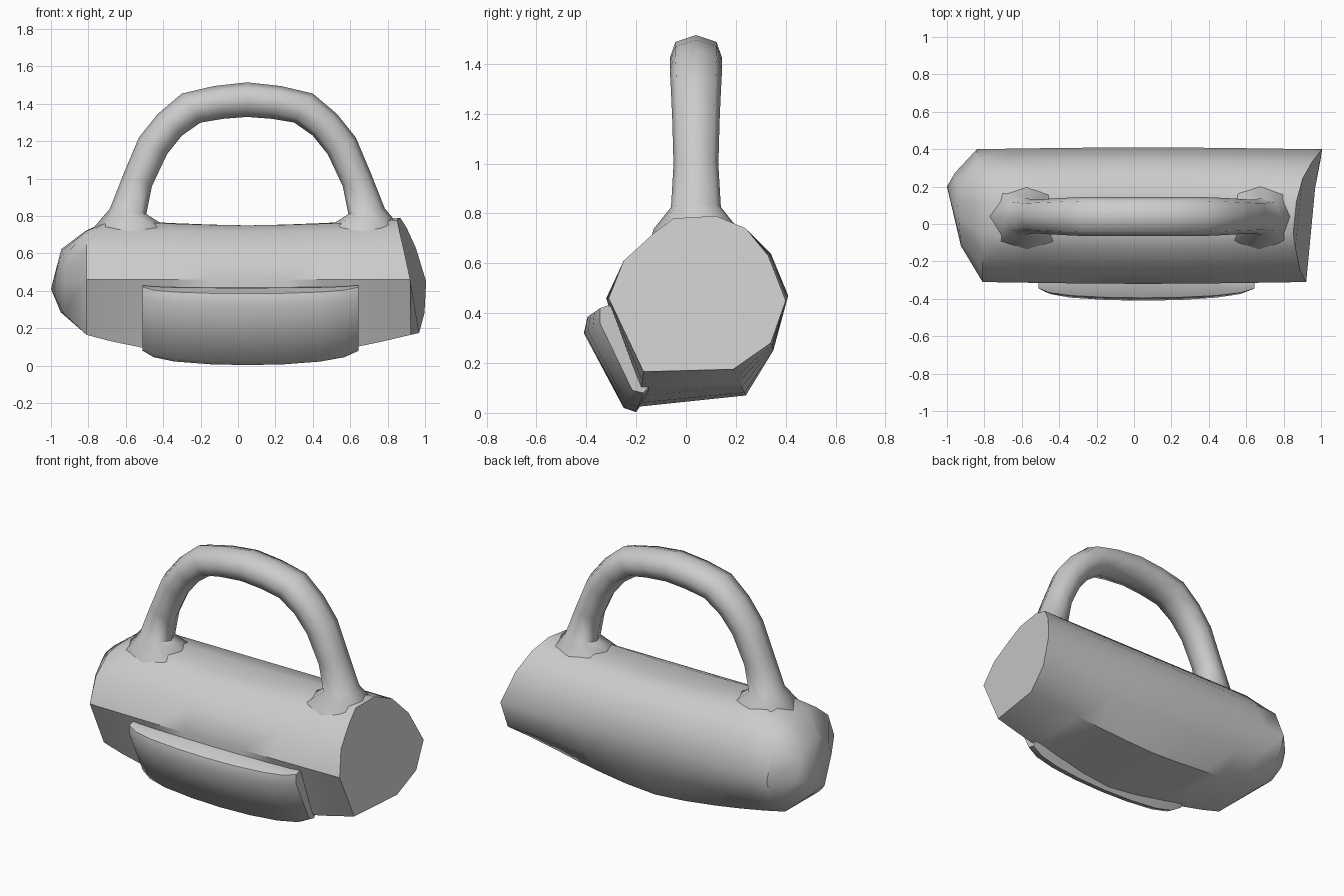
import bpy, bmesh, math

if "Cube" in bpy.data.objects:
    bpy.data.objects.remove(bpy.data.objects["Cube"])

MID_X = 0.05


def loft(name, rings, cap_start=True, cap_end=True, apex=None, angle=45):
    """Skin a list of equal-length vertex rings; apex closes the start with a fan."""
    bm = bmesh.new()
    rows = [[bm.verts.new(p) for p in r] for r in rings]
    n = len(rows[0])
    for a, b in zip(rows, rows[1:]):
        for i in range(n):
            j = (i + 1) % n
            bm.faces.new((a[i], a[j], b[j], b[i]))
    if apex:
        tip = bm.verts.new(apex)
        for i in range(n):
            bm.faces.new((tip, rows[0][i], rows[0][(i + 1) % n]))
    elif cap_start:
        bm.faces.new(rows[0])
    if cap_end:
        bm.faces.new(rows[-1])
    bmesh.ops.recalc_face_normals(bm, faces=bm.faces)
    mesh = bpy.data.meshes.new(name)
    bm.to_mesh(mesh)
    bm.free()
    ob = bpy.data.objects.new(name, mesh)
    bpy.context.collection.objects.link(ob)
    bpy.ops.object.select_all(action='DESELECT')
    ob.select_set(True)
    bpy.context.view_layer.objects.active = ob
    bpy.ops.object.shade_smooth_by_angle(angle=math.radians(angle))
    return ob


def mix(a, b, w):
    return [(p[0] + (q[0] - p[0]) * w, p[1] + (q[1] - p[1]) * w) for p, q in zip(a, b)]


# Bag body: (y, z) section sagging at the middle, tighter at the ends
middle = [(-0.05, 0.75), (0.12, 0.75), (0.24, 0.74), (0.34, 0.64), (0.41, 0.47), (0.35, 0.25),
          (0.24, 0.07), (-0.19, 0.025), (-0.32, 0.46), (-0.25, 0.61), (-0.13, 0.72)]
end = [(-0.05, 0.78), (0.12, 0.79), (0.24, 0.74), (0.33, 0.63), (0.40, 0.45), (0.34, 0.28),
       (0.19, 0.175), (-0.17, 0.165), (-0.31, 0.46), (-0.25, 0.61), (-0.13, 0.72)]


def section(x):
    return mix(middle, end, min(1, abs((x - MID_X) / 0.88) ** 1.5))


# Left end: a low off-centre dome behind a soft rim
dome = []
for y, z in end:
    y, z = 0.12 + (y - 0.12) * 0.55, 0.42 + (z - 0.42) * 0.55
    dome.append((-0.935 - 0.08 * y, y, z))
left_rim = [(-0.81 - 0.1 * max(0, y - 0.1), y, z - 0.06 * max(0, (z - 0.7) / 0.08)) for y, z in end]
# Right end: slanted flat panel, leaning inward at the top
right_rim = [(0.958 + 0.12 * y - 0.36 * max(0, z - 0.5) - 0.1 * max(0, 0.3 - z), y, z) for y, z in end]

rings = [dome, left_rim]
for x in (-0.68, -0.52, -0.36, -0.15, 0.05, 0.25, 0.46, 0.62, 0.76):
    rings.append([(x, y, z) for y, z in section(x)])
rings.append(right_rim)
loft("bag_body", rings, apex=(-1.0, 0.2, 0.41), angle=42)

# Front pocket: padded slab bulging at the middle
pocket_mid = [(-0.29, 0.42), (-0.335, 0.415), (-0.395, 0.385), (-0.41, 0.32), (-0.25, 0.02), (-0.20, 0.003), (-0.15, 0.08)]
pocket_end = [(-0.27, 0.42), (-0.315, 0.43), (-0.345, 0.42), (-0.345, 0.36), (-0.215, 0.09), (-0.17, 0.08), (-0.13, 0.13)]
rings = []
for x, w in ((-0.51, 1), (-0.45, 0.55), (-0.34, 0.25), (-0.15, 0.06), (0.05, 0),
             (0.25, 0.06), (0.44, 0.25), (0.57, 0.55), (0.645, 1)):
    rings.append([(x, y, z) for y, z in mix(pocket_mid, pocket_end, w)])
loft("front_pocket", rings, angle=50)

# Handle: outer dx, outer z, inner dx, inner z, half depth; mirrored about its centre
half = [(0.0, 1.515, 0.0, 1.33, 0.105), (0.18, 1.495, 0.13, 1.32, 0.105),
        (0.35, 1.455, 0.25, 1.30, 0.105), (0.48, 1.345, 0.35, 1.23, 0.10),
        (0.58, 1.22, 0.43, 1.13, 0.095), (0.66, 1.03, 0.51, 0.96, 0.09),
        (0.735, 0.84, 0.54, 0.81, 0.10), (0.82, 0.74, 0.42, 0.735, 0.17),
        (0.82, 0.66, 0.42, 0.66, 0.19)]
path = [(-a, b, -c, d, e) for a, b, c, d, e in reversed(half[1:])] + half
rings = []
for ox, oz, ix, iz, depth in path:
    ring = []
    for k in range(8):
        c, s = math.cos(k * math.pi / 4), math.sin(k * math.pi / 4)
        s = math.copysign(abs(s) ** 0.7, s) if abs(s) > 1e-6 else 0
        ring.append((MID_X + (ox + ix) / 2 + c * (ox - ix) / 2,
                     0.04 + s * depth,
                     (oz + iz) / 2 + c * (oz - iz) / 2))
    rings.append(ring)
loft("carry_handle", rings, angle=60)
